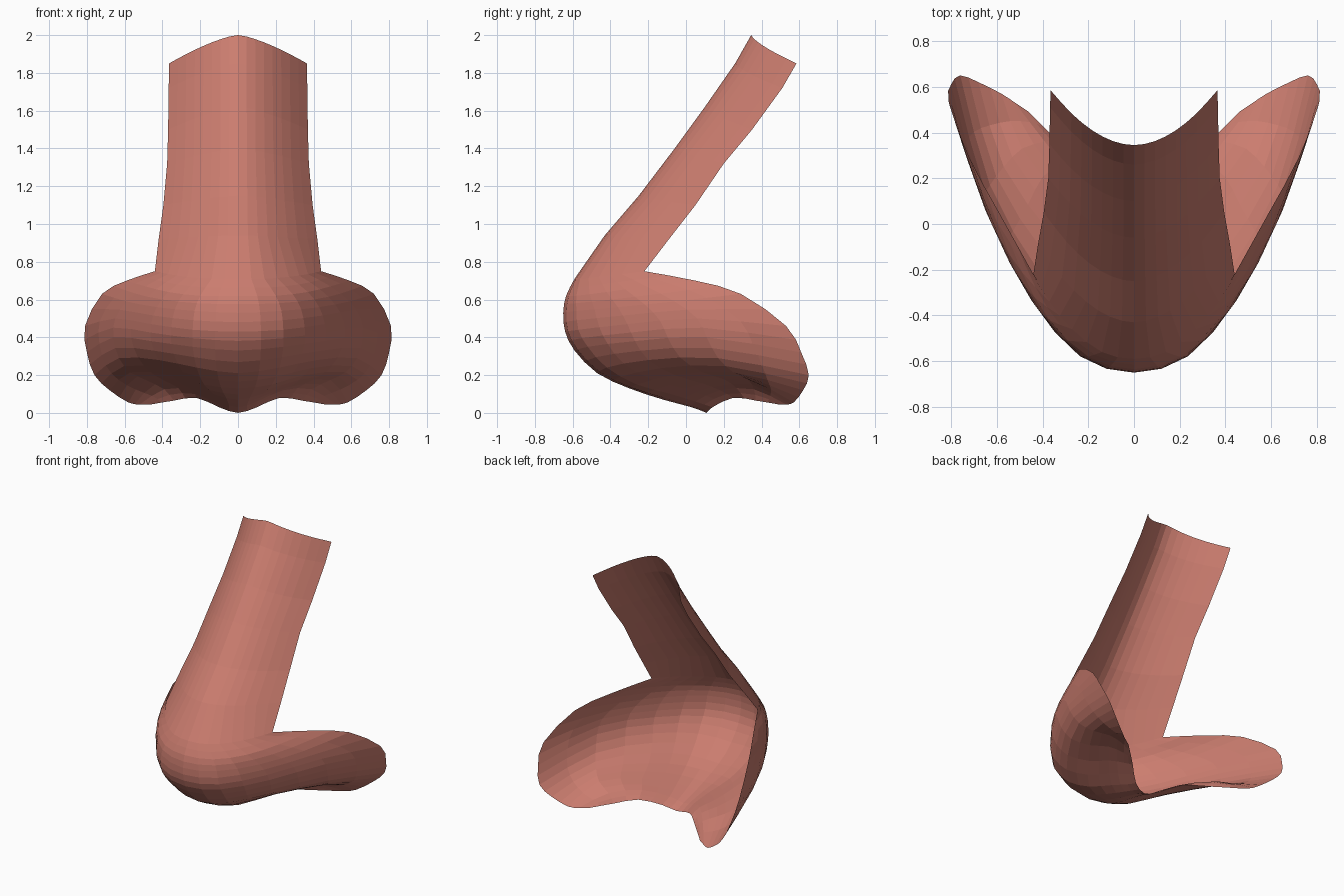
import bpy, bmesh
from mathutils import Vector

if "Cube" in bpy.data.objects:
    bpy.data.objects.remove(bpy.data.objects["Cube"])


def spline(pts, steps):
    """Catmull-Rom curve through pts, with the given steps per span."""
    p = [2 * pts[0] - pts[1]] + list(pts) + [2 * pts[-1] - pts[-2]]
    out = []
    for i in range(1, len(p) - 2):
        a, b, c, d = p[i - 1:i + 3]
        for k in range(steps):
            t = k / steps
            out.append(0.5 * (2 * b + (c - a) * t + (2 * a - 5 * b + 4 * c - d) * t * t
                              + (3 * b - a - 3 * c + d) * t ** 3))
    return out + [pts[-1].copy()]


def half_row(center, sides):
    """One cross-section from the centre line to the open back edge."""
    pts = [Vector((0, *center))] + [Vector(s) for s in sides]
    mirrored = Vector((-pts[1].x, pts[1].y, pts[1].z))
    return spline([mirrored] + pts, 2)[2:]


def add_patch(bm, rows, v_steps):
    """Smooth the rows lengthwise and skin them with quads."""
    cols = [spline(list(c), v_steps) for c in zip(*rows)]
    grid = [[bm.verts.new(co) for co in c] for c in cols]
    for a, b in zip(grid, grid[1:]):
        for i in range(len(a) - 1):
            bm.faces.new((a[i], a[i + 1], b[i + 1], b[i]))


# Tip, wings and nostrils: centre line (y, z), then four points outward
lower = [
    ((-.59, .71), [(.14, -.56, .71), (.27, -.46, .72), (.37, -.34, .735), (.44, -.22, .75)]),
    ((-.635, .62), [(.20, -.58, .62), (.37, -.42, .64), (.49, -.21, .67), (.59, .05, .70)]),
    ((-.65, .53), [(.23, -.58, .54), (.43, -.36, .56), (.59, -.06, .59), (.72, .29, .63)]),
    ((-.64, .43), [(.24, -.57, .44), (.46, -.31, .47), (.65, .06, .50), (.81, .53, .46)]),
    ((-.59, .33), [(.24, -.52, .35), (.46, -.27, .38), (.66, .11, .40), (.80, .61, .32)]),
    ((-.47, .21), [(.22, -.42, .24), (.42, -.20, .28), (.63, .17, .29), (.76, .65, .20)]),
    ((-.30, .13), [(.18, -.26, .15), (.35, -.06, .20), (.57, .25, .215), (.68, .62, .12)]),
    ((-.12, .07), [(.13, -.08, .10), (.30, .09, .155), (.49, .33, .175), (.58, .57, .055)]),
    ((.03, .03), [(.10, .05, .06), (.24, .18, .12), (.39, .36, .125), (.52, .53, .045)]),
    ((.11, 0), [(.10, .14, .03), (.22, .25, .08), (.34, .37, .065), (.46, .49, .045)]),
]
lower_rows = [half_row(c, s) for c, s in lower]

# Bridge: centre (y, z) and back edge (x, y, z), joined by an arched section
bridge = [
    ((.345, 2.0), (.365, .585, 1.85)),
    ((.26, 1.85), (.367, .51, 1.72)),
    ((.10, 1.62), (.37, .35, 1.50)),
    ((-.06, 1.40), (.375, .20, 1.32)),
    ((-.25, 1.15), (.395, .05, 1.10)),
    ((-.43, .94), (.42, -.09, .92)),
]
bridge_rows = []
for (yc, zc), (xe, ye, ze) in bridge:
    sides = [(xe * u, yc + (ye - yc) * u ** 1.9, zc + (ze - zc) * u ** 1.4)
             for u in (.25, .5, .75, 1)]
    bridge_rows.append(half_row((yc, zc), sides))
bridge_rows.append(lower_rows[0])

bm = bmesh.new()
add_patch(bm, bridge_rows, 1)
add_patch(bm, lower_rows, 2)

# Mirror to the other side and weld the seams
dup = bmesh.ops.duplicate(bm, geom=bm.verts[:] + bm.edges[:] + bm.faces[:])["geom"]
for v in dup:
    if isinstance(v, bmesh.types.BMVert):
        v.co.x *= -1
bmesh.ops.reverse_faces(bm, faces=[f for f in dup if isinstance(f, bmesh.types.BMFace)])
bmesh.ops.remove_doubles(bm, verts=bm.verts[:], dist=0.0005)
bm.normal_update()
front = min(bm.faces, key=lambda f: f.calc_center_median().y)
if front.normal.y > 0:
    bmesh.ops.reverse_faces(bm, faces=bm.faces[:])

mesh = bpy.data.meshes.new("nose")
bm.to_mesh(mesh)
bm.free()
skin = bpy.data.materials.new("skin pink")
skin.diffuse_color = (0.60, 0.205, 0.16, 1)
skin.use_nodes = True
skin.node_tree.nodes["Principled BSDF"].inputs["Base Color"].default_value = skin.diffuse_color
mesh.materials.append(skin)
nose = bpy.data.objects.new("nose", mesh)
bpy.context.collection.objects.link(nose)
